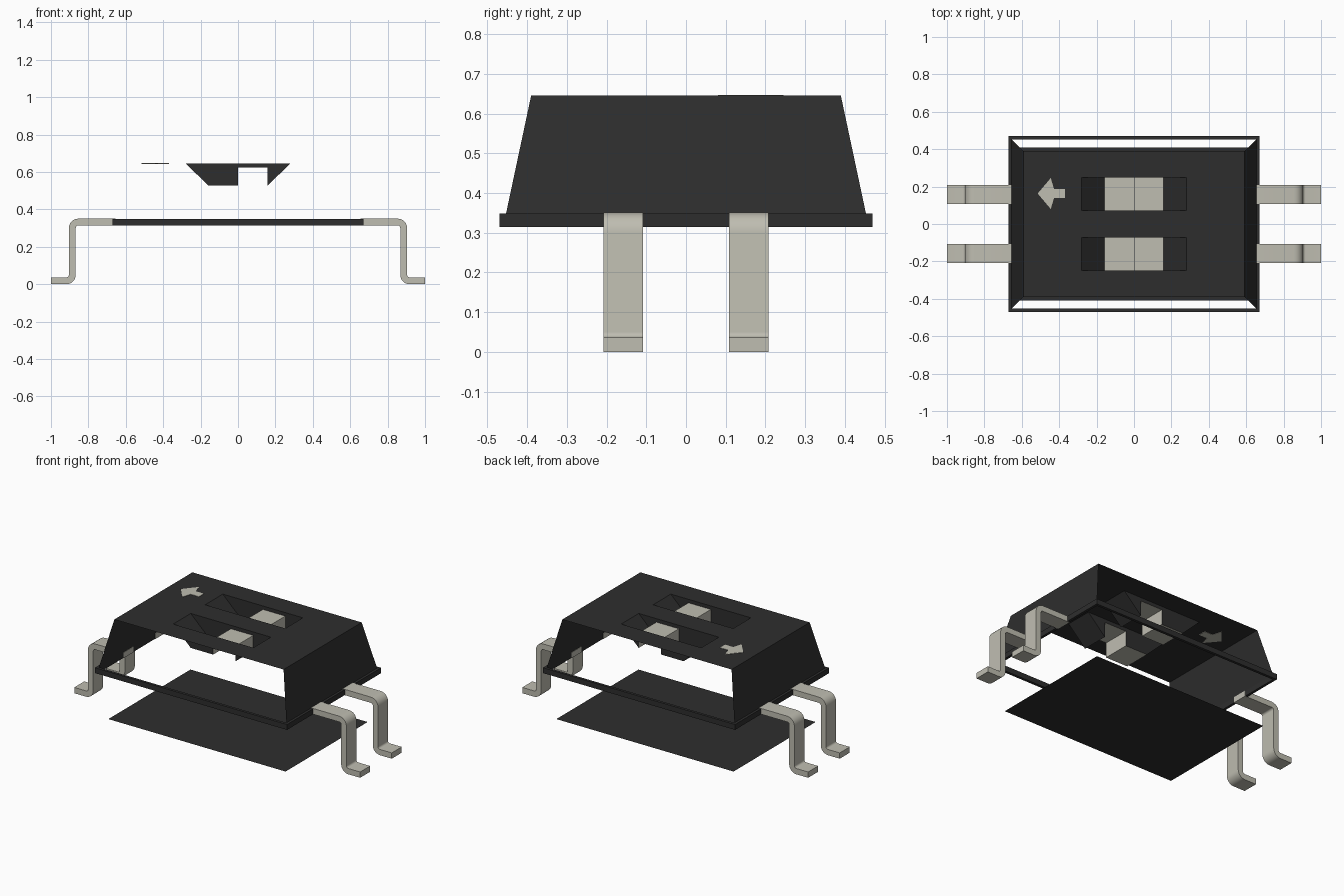
import bpy, bmesh, math

cube = bpy.data.objects.get("Cube")
if cube:
    bpy.data.objects.remove(cube, do_unlink=True)


def material(name, rgb):
    m = bpy.data.materials.new(name)
    m.use_nodes = True
    m.diffuse_color = (*rgb, 1)
    bsdf = next(n for n in m.node_tree.nodes if n.type == 'BSDF_PRINCIPLED')
    bsdf.inputs["Base Color"].default_value = (*rgb, 1)
    bsdf.inputs["Roughness"].default_value = 0.6
    return m


BLACK = material("black plastic", (0.027, 0.027, 0.027))
BEIGE = material("beige metal", (0.52, 0.51, 0.44))


def build(name, polys, mat):
    """Make an object from a list of polygons, welding shared corners."""
    bm = bmesh.new()
    for poly in polys:
        bm.faces.new([bm.verts.new(p) for p in poly])
    bmesh.ops.remove_doubles(bm, verts=bm.verts, dist=0.0001)
    bmesh.ops.recalc_face_normals(bm, faces=bm.faces)
    mesh = bpy.data.meshes.new(name)
    bm.to_mesh(mesh)
    bm.free()
    mesh.materials.append(mat)
    ob = bpy.data.objects.new(name, mesh)
    bpy.context.collection.objects.link(ob)
    return ob


def prism(points, to3d, a, b):
    """Polygons of a closed prism over a 2D outline between depths a and b."""
    n = len(points)
    lo = [to3d(p, a) for p in points]
    hi = [to3d(p, b) for p in points]
    sides = [[lo[i], lo[(i + 1) % n], hi[(i + 1) % n], hi[i]] for i in range(n)]
    return [lo[::-1], hi] + sides


def rect(x, y, z):
    return [(-x, -y, z), (x, -y, z), (x, y, z), (-x, y, z)]


# Main dimensions
TOP, FLOOR, KNOB = 0.645, 0.527, 0.623
SLOT_Y, SLOT_W = 0.16, 0.088
SLOT_X, FLOOR_X = 0.28, 0.157

# Top panel with two slot openings
xs = [-0.592, -SLOT_X, SLOT_X, 0.592]
ys = [-0.39, -SLOT_Y - SLOT_W, -SLOT_Y + SLOT_W,
      SLOT_Y - SLOT_W, SLOT_Y + SLOT_W, 0.39]
panels = []
for i in range(3):
    for j in range(5):
        if i == 1 and j in (1, 3):
            continue
        panels.append([(xs[i], ys[j], TOP), (xs[i + 1], ys[j], TOP),
                       (xs[i + 1], ys[j + 1], TOP), (xs[i], ys[j + 1], TOP)])
build("top_panel", panels, BLACK)

# Sloping end walls; front and back stay open
for side, s in (("left", 1), ("right", -1)):
    build(side + "_end_wall", [[(s * 0.592, -0.39, TOP), (s * 0.592, 0.39, TOP),
                                (s * 0.656, 0.453, 0.349),
                                (s * 0.656, -0.453, 0.349)]], BLACK)

# Rim around the body
oh, ol = rect(0.672, 0.47, 0.349), rect(0.672, 0.47, 0.315)
ih, il = rect(0.656, 0.453, 0.349), rect(0.656, 0.453, 0.315)
ring = []
for i in range(4):
    j = (i + 1) % 4
    for a, b in ((ol, oh), (oh, ih), (ih, il), (il, ol)):
        ring.append([a[i], a[j], b[j], b[i]])
build("rim", ring, BLACK)

# Base sheet
build("base_sheet", [rect(0.62, 0.41, 0.015)], BLACK)

# Switch slots: tapered recess plus stepped slider
wall = [(-SLOT_X, TOP), (-FLOOR_X, FLOOR), (0, FLOOR), (0, KNOB),
        (FLOOR_X, KNOB), (FLOOR_X, FLOOR), (SLOT_X, TOP)]
for side, cy in (("front", -SLOT_Y), ("back", SLOT_Y)):
    y0, y1 = cy - SLOT_W, cy + SLOT_W

    def strip(p, q):
        return [(p[0], y0, p[1]), (q[0], y0, q[1]),
                (q[0], y1, q[1]), (p[0], y1, p[1])]

    recess = [[(x, y, z) for x, z in wall] for y in (y0, y1)]
    recess += [strip(wall[0], wall[1]), strip(wall[5], wall[6])]
    build(side + "_slot", recess, BLACK)
    build(side + "_slider", [strip(wall[k], wall[k + 1]) for k in range(1, 5)], BEIGE)

# Direction arrow set into the top panel
head = [(-0.37, 0.025), (-0.428, 0.025), (-0.445, 0.083)]
arrow = [(-0.515, 0)] + [(x, -y) for x, y in head[::-1]] + head
build("arrow_mark", prism(arrow, lambda p, z: (p[0], p[1] + 0.163, z),
                          TOP - 0.002, TOP + 0.002), BEIGE)


# Bent terminals
def arc(cx, cz, r, a0, a1, n=6):
    return [(cx + r * math.cos(math.radians(a0 + (a1 - a0) * i / n)),
             cz + r * math.sin(math.radians(a0 + (a1 - a0) * i / n)))
            for i in range(n + 1)]


T, R = 0.0365, 0.05          # metal thickness, outer bend radius
X, Z = 0.904, 0.3505         # outer face and top of the terminal
up = (X - R, Z - R)          # centre of the upper bend
low = (X - T + R, R)         # centre of the lower bend
outline = ([(0.654, Z)] + arc(*up, R, 90, 0) + arc(*low, R - T, 180, 270)
           + [(1, T), (1, 0)] + arc(*low, R, 270, 180)
           + arc(*up, R - T, 0, 90) + [(0.654, Z - T)])
bpy.ops.object.select_all(action='DESELECT')
for side, turn in (("left", 0), ("right", math.pi)):
    for end, cy in (("front", -0.158), ("back", 0.158)):
        leg = build(f"{end}_{side}_terminal",
                    prism(outline, lambda p, y: (p[0], y, p[1]), -0.05, 0.05), BEIGE)
        leg.location.y = cy
        leg.rotation_euler.z = turn
        leg.select_set(True)
        bpy.context.view_layer.objects.active = leg
bpy.ops.object.shade_smooth_by_angle(angle=math.radians(35))
